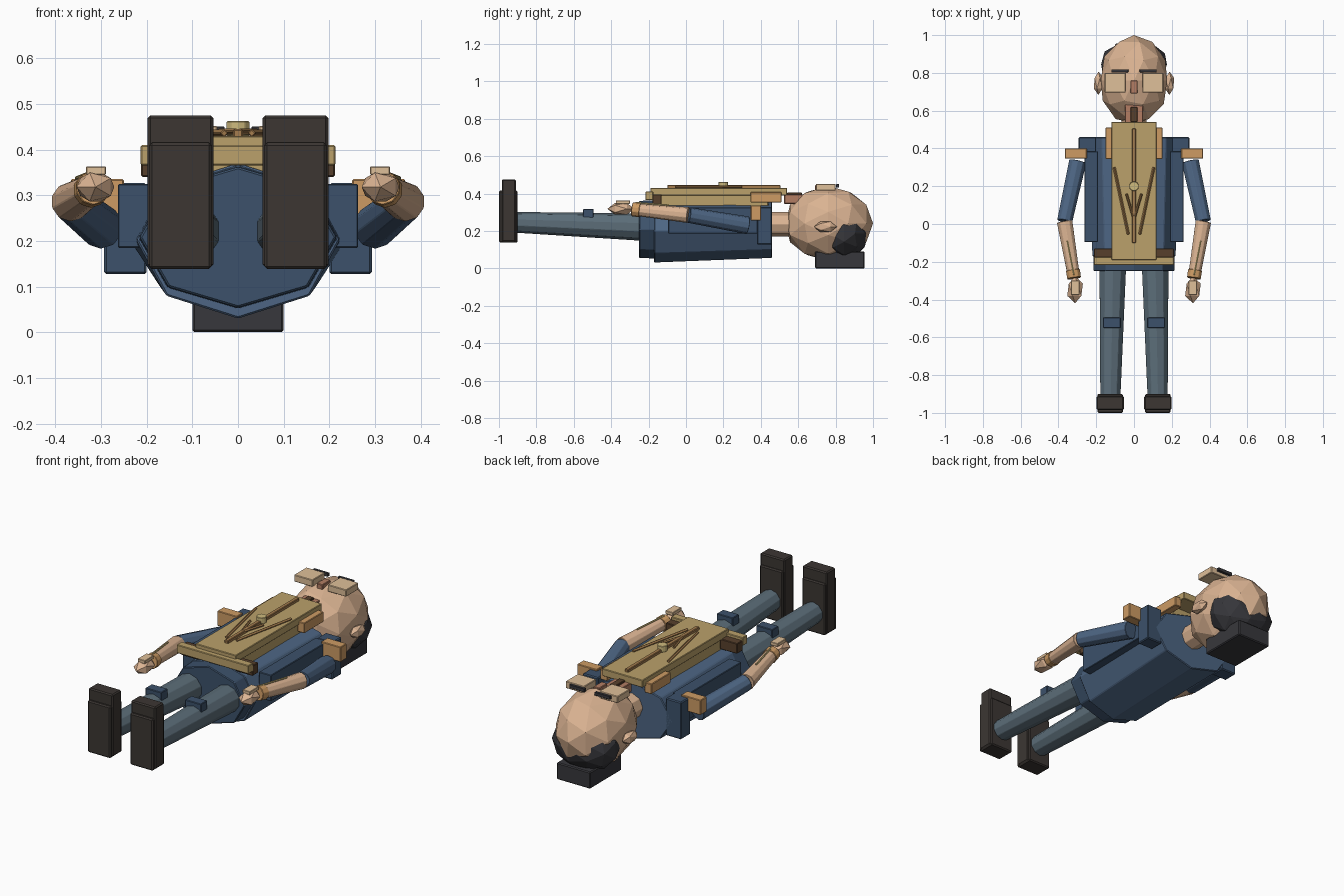
import bpy, bmesh
from mathutils import Vector, Matrix

if "Cube" in bpy.data.objects:
    bpy.data.objects.remove(bpy.data.objects["Cube"])


def mat(name, r, g, b):
    m = bpy.data.materials.new(name)
    m.diffuse_color = [(c / 255) ** 2.2 for c in (r, g, b)] + [1]
    m.use_nodes = True
    m.node_tree.nodes["Principled BSDF"].inputs["Base Color"].default_value = m.diffuse_color
    return m


BLUE = mat("blue_cloth", 78, 101, 130)
NAVY = mat("navy_cloth", 62, 82, 106)
JEANS = mat("grey_blue_cloth", 92, 109, 120)
SKIN = mat("skin", 218, 178, 145)
PALE = mat("pale_skin", 222, 190, 152)
TAN = mat("tan_board", 186, 160, 106)
OCHRE = mat("ochre", 204, 154, 100)
WOOD = mat("wood", 165, 125, 80)
BROWN = mat("dark_brown", 88, 66, 48)
BOOT = mat("boot", 62, 57, 54)
HAIR = mat("hair", 58, 58, 62)
YELLOW = mat("pale_yellow", 205, 185, 125)
NOSE = mat("nose", 178, 125, 100)


def finish(name, bm, m, bevel=0.0):
    bmesh.ops.recalc_face_normals(bm, faces=bm.faces)
    me = bpy.data.meshes.new(name)
    bm.to_mesh(me)
    bm.free()
    me.materials.append(m)
    ob = bpy.data.objects.new(name, me)
    bpy.context.collection.objects.link(ob)
    if bevel:
        mod = ob.modifiers.new("bevel", "BEVEL")
        mod.width, mod.segments = bevel, 1
    return ob


def box(name, x, y, z, m, bevel=0.003):
    """Box from (min, max) ranges."""
    bm = bmesh.new()
    bmesh.ops.create_cube(bm, size=1)
    for v in bm.verts:
        v.co = Vector([(r[0] + r[1]) / 2 + c * (r[1] - r[0]) for c, r in zip(v.co, (x, y, z))])
    return finish(name, bm, m, bevel)


def limb(name, a, b, r1, r2, m, sides=10):
    """Tapered prism between two points."""
    a, b = Vector(a), Vector(b)
    bm = bmesh.new()
    bmesh.ops.create_cone(bm, cap_ends=True, segments=sides, radius1=r1, radius2=r2, depth=(b - a).length)
    rot = (b - a).to_track_quat("Z", "Y").to_matrix().to_4x4()
    bm.transform(Matrix.Translation((a + b) / 2) @ rot)
    return finish(name, bm, m, 0.002)


def blob(name, c, r, m, sub=2, ymin=-9):
    """Faceted ellipsoid with its pole along y."""
    bm = bmesh.new()
    bmesh.ops.create_icosphere(bm, subdivisions=sub, radius=1)
    for v in bm.verts:
        p = v.co.copy()
        v.co = (c[0] + p.x * r[0], max(c[1] + p.z * r[1], ymin), c[2] - p.y * r[2])
    return finish(name, bm, m)


def trunk(name, y1, y2, s1, s2, m):
    """Eight-sided loft along y; s = (centre z, radius x, radius z)."""
    bm = bmesh.new()
    bmesh.ops.create_cone(bm, cap_ends=True, segments=8, radius1=1, radius2=1, depth=1)
    for v in bm.verts:
        y, s = (y1, s1) if v.co.z < 0 else (y2, s2)
        v.co = (v.co.x * s[1], y, s[0] + v.co.y * s[2])
    return finish(name, bm, m, 0.004)


# Trunk
trunk("torso", -0.17, 0.46, (0.20, 0.222, 0.17), (0.21, 0.242, 0.155), BLUE)
trunk("hips", -0.25, -0.165, (0.208, 0.215, 0.154), (0.208, 0.218, 0.156), NAVY)
limb("neck", (0, 0.44, 0.235), (0, 0.57, 0.235), 0.066, 0.066, SKIN, 8)

# Head
blob("head", (0, 0.76, 0.24), (0.185, 0.24, 0.2), SKIN, ymin=0.533)
blob("hair", (0, 0.845, 0.185), (0.183, 0.13, 0.14), HAIR)
box("hair_block", (-0.1, 0.1), (0.69, 0.955), (0, 0.09), HAIR, 0.005)
box("nose", (-0.018, 0.018), (0.69, 0.76), (0.41, 0.445), NOSE)
box("chin", (-0.047, 0.047), (0.525, 0.635), (0.345, 0.395), NOSE)
box("mouth", (-0.018, 0.018), (0.54, 0.62), (0.385, 0.405), BROWN)

# Board on the chest
box("board", (-0.12, 0.12), (-0.19, 0.54), (0.39, 0.43), TAN)
box("board_core", (-0.11, 0.11), (-0.16, 0.44), (0.33, 0.395), TAN)
box("board_spine", (-0.011, 0.011), (-0.1, 0.505), (0.425, 0.445), WOOD)
box("belt", (-0.213, 0.213), (-0.217, -0.175), (0.365, 0.41), TAN)
limb("knob", (0, 0.2, 0.43), (0, 0.2, 0.462), 0.026, 0.026, YELLOW, 10)

# Mirrored parts
for side, s in (("left", -1), ("right", 1)):
    def sx(a, b):
        return tuple(sorted((s * a, s * b)))

    limb(side + "_leg", (s * 0.112, -0.22, 0.22), (s * 0.125, -0.91, 0.246), 0.074, 0.056, JEANS)
    box(side + "_knee_patch", sx(0.07, 0.165), (-0.55, -0.495), (0.27, 0.318), NAVY)
    box(side + "_shoe", sx(0.058, 0.194), (-1.0, -0.9), (0.138, 0.415), BOOT, 0.006)
    box(side + "_toe_cap", sx(0.054, 0.198), (-0.985, -0.91), (0.142, 0.475), BOOT, 0.006)

    box(side + "_side_panel", sx(0.19, 0.263), (-0.095, 0.385), (0.185, 0.325), NAVY)
    box(side + "_shoulder", sx(0.2, 0.293), (0.38, 0.46), (0.127, 0.327), NAVY, 0.005)
    box(side + "_shoulder_tab", sx(0.25, 0.366), (0.346, 0.4), (0.255, 0.335), OCHRE)

    limb(side + "_upper_arm", (s * 0.298, 0.33, 0.23), (s * 0.367, 0.015, 0.285), 0.048, 0.042, BLUE)
    limb(side + "_forearm", (s * 0.367, 0.012, 0.285), (s * 0.318, -0.28, 0.315), 0.043, 0.033, SKIN)
    limb(side + "_cuff", (s * 0.323, -0.245, 0.311), (s * 0.317, -0.287, 0.316), 0.039, 0.038, OCHRE)
    blob(side + "_hand", (s * 0.312, -0.348, 0.318), (0.046, 0.072, 0.037), SKIN, 1)
    box(side + "_hand_patch", sx(0.289, 0.333), (-0.375, -0.3), (0.345, 0.363), PALE, 0.002)
    limb(side + "_arm_strip", (s * 0.353, -0.09, 0.337), (s * 0.318, -0.27, 0.351), 0.006, 0.006, YELLOW, 4)

    blob(side + "_ear", (s * 0.188, 0.745, 0.222), (0.028, 0.062, 0.033), SKIN, 1)
    box(side + "_eye_plate", sx(0.045, 0.155), (0.695, 0.80), (0.415, 0.452), PALE)
    box(side + "_brow", sx(0.03, 0.12), (0.803, 0.818), (0.432, 0.45), HAIR, 0.001)

    box(side + "_collar_block", sx(0.11, 0.152), (0.345, 0.51), (0.352, 0.407), OCHRE)
    box(side + "_belt_pouch", sx(0.11, 0.212), (-0.18, -0.13), (0.34, 0.395), BROWN)
    limb(side + "_board_strut", (s * 0.105, 0.3, 0.436), (s * 0.03, -0.055, 0.436), 0.009, 0.009, WOOD, 4)
    limb(side + "_board_brace", (s * 0.04, 0.16, 0.44), (s * 0.005, 0.04, 0.44), 0.008, 0.008, WOOD, 4)
